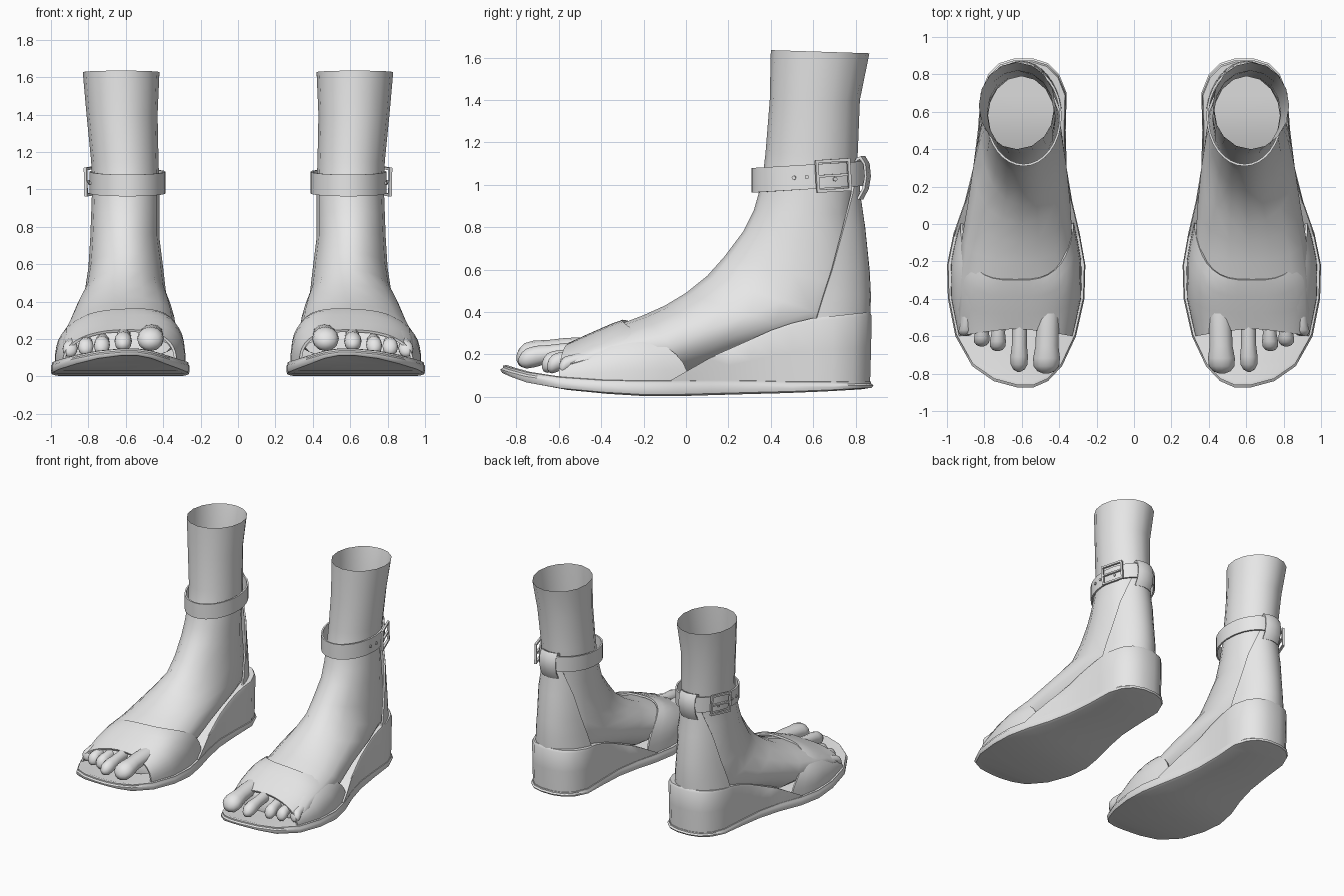
import bpy, bmesh, math
from mathutils import Matrix, Vector

if "Cube" in bpy.data.objects:
    bpy.data.objects.remove(bpy.data.objects["Cube"])

grey = bpy.data.materials.new("plain_grey")
grey.diffuse_color = (0.8, 0.8, 0.8, 1)
grey.use_nodes = True
grey.node_tree.nodes["Principled BSDF"].inputs["Base Color"].default_value = grey.diffuse_color


def finish(name, bm, thick=0, angle=40):
    """Turn a bmesh of the +x shoe into a mirrored, smooth object."""
    bmesh.ops.recalc_face_normals(bm, faces=bm.faces)
    if thick:
        bmesh.ops.solidify(bm, geom=bm.faces[:], thickness=thick)
        bmesh.ops.recalc_face_normals(bm, faces=bm.faces)
    me = bpy.data.meshes.new(name)
    bm.to_mesh(me)
    bm.free()
    me.materials.append(grey)
    me.shade_smooth()
    me.set_sharp_from_angle(angle=math.radians(angle))
    ob = bpy.data.objects.new(name, me)
    bpy.context.collection.objects.link(ob)
    mod = ob.modifiers.new("pair", 'MIRROR')
    mod.use_mirror_merge = False
    return ob


def skin(bm, rows, closed=True):
    """Join rows of points with quads."""
    vs = [[bm.verts.new(p) for p in r] for r in rows]
    n = len(rows[0])
    for a, b in zip(vs, vs[1:]):
        for i in range(n if closed else n - 1):
            j = (i + 1) % n
            bm.faces.new((a[i], a[j], b[j], b[i]))
    return vs


def lerp_table(table, y):
    """Linear look-up; every entry is (key, value, ...)."""
    if y <= table[0][0]:
        return table[0][1:]
    for a, b in zip(table, table[1:]):
        if y <= b[0]:
            f = (y - a[0]) / (b[0] - a[0])
            return tuple(p + (q - p) * f for p, q in zip(a[1:], b[1:]))
    return table[-1][1:]


# Footprint: y, inner x, outer x
OUTLINE = [(-.875, .54, .62), (-.84, .46, .75), (-.76, .385, .865), (-.6, .31, .955),
           (-.4, .265, .995), (-.22, .26, 1.0), (-.05, .29, .965), (.12, .33, .905),
           (.3, .36, .86), (.5, .365, .835), (.7, .36, .82), (.8, .40, .78),
           (.86, .46, .72), (.885, .54, .64)]
# Sole: y, underside z, upper z
SOLE_Z = [(-.875, .105, .15), (-.8, .07, .125), (-.7, .045, .105), (-.5, .02, .082),
          (-.15, 0, .075), (.2, .01, .08), (.6, .02, .07), (.885, .035, .075)]


def slab(name, stations, layers):
    """Stack of footprint rings, closed by strips; layers are (scale, z function)."""
    bm = bmesh.new()
    cy = (stations[0][0] + stations[-1][0]) / 2
    rows = []
    for s, zf in layers:
        left = [(.6 + (l - .6) * s, cy + (y - cy) * s, zf(y)) for y, l, r in stations]
        right = [(.6 + (r - .6) * s, cy + (y - cy) * s, zf(y)) for y, l, r in stations]
        rows.append(left + right[::-1])
    vs = skin(bm, rows)
    n = len(stations)
    for ring in (vs[0], vs[-1]):
        for i in range(n - 1):
            bm.faces.new((ring[i], ring[i + 1], ring[2 * n - 2 - i], ring[2 * n - 1 - i]))
    return finish(name, bm)


def bottom(y):
    return lerp_table(SOLE_Z, y)[0]


def top(y):
    return lerp_table(SOLE_Z, y)[1]


# Outsole with a narrower welt above
slab("sole", OUTLINE, [(.93, bottom), (.99, lambda y: bottom(y) + .008),
                       (1, lambda y: bottom(y) + .02), (1, lambda y: top(y) - .02),
                       (.985, lambda y: top(y) - .012), (.985, lambda y: top(y) - .002),
                       (.965, top)])

# Wedge heel
WEDGE_TOP = [(-.08, .08), (.1, .185), (.3, .27), (.45, .335), (.6, .37), (.885, .40)]
wedge_y = [-.08, 0, .1, .2, .3, .4, .5, .6, .7, .8, .86, .885]


def wedge_z(f):
    return lambda y: .068 + (lerp_table(WEDGE_TOP, y)[0] - .068) * f


slab("wedge", [(y, *lerp_table(OUTLINE, y)) for y in wedge_y],
     [(.965, wedge_z(0)), (.975, wedge_z(.5)), (.98, wedge_z(.95)), (.96, wedge_z(1))])

# Leg and foot: front y z, back y z, inner x, outer x
LEG = [(.40, 1.635, .865, 1.62, .42, .83), (.395, 1.4, .82, 1.4, .43, .81),
       (.375, 1.15, .81, 1.15, .425, .785), (.36, 1.02, .80, 1.0, .42, .78),
       (.32, .88, .79, .86, .42, .785), (.27, .78, .81, .70, .42, .79),
       (.18, .66, .83, .50, .40, .80), (.10, .57, .82, .33, .385, .82),
       (0, .49, .60, .28, .36, .86), (-.1, .43, .30, .20, .34, .89),
       (-.2, .385, .05, .10, .33, .92), (-.32, .34, -.2, .09, .31, .94),
       (-.45, .285, -.4, .09, .32, .94), (-.55, .22, -.55, .09, .36, .93)]
rows = []
for fy, fz, by, bz, l, r in LEG:
    row = []
    for i in range(16):
        t = math.tau * i / 16
        k = math.cos(t) / 2
        row.append(((l + r) / 2 + (r - l) / 2 * math.sin(t),
                    (fy + by) / 2 + (fy - by) * k, (fz + bz) / 2 + (fz - bz) * k))
    rows.append(row)
bm = bmesh.new()
bm.faces.new(skin(bm, rows)[-1])
finish("leg", bm, angle=60)

# Toes: base x, tip x, tip y, half width, half height
TOES = [(.46, .47, -.80, .072, .062), (.61, .615, -.79, .047, .05), (.72, .73, -.68, .043, .048),
        (.81, .815, -.655, .042, .045), (.89, .90, -.60, .04, .04)]
bm = bmesh.new()
for bx, tx, ty, w, h in TOES:
    rows = []
    for f, s in [(0, .85), (.3, .85), (.55, .85), (.75, 1), (.88, .95), (.96, .65), (1, .2)]:
        y = -.47 + (ty + .47) * f
        zc = top(ty) + h * .95 + .045 * (1 - f ** 2)
        rows.append([(bx + (tx - bx) * f + w * s * math.cos(math.tau * i / 12), y,
                      zc + h * s * math.sin(math.tau * i / 12)) for i in range(12)])
    vs = skin(bm, rows)
    bm.faces.new(vs[0])
    bm.faces.new(vs[-1])
finish("toes", bm, angle=60)

# Broad toe strap
STRAP_TOP = [(-.62, .235), (-.56, .25), (-.45, .30), (-.31, .36), (-.1, .38)]
rows = []
for i in range(25):
    c, s = math.cos(math.pi * i / 24), math.sin(math.pi * i / 24)
    y0, y1 = -.56 - .04 * abs(c), -.30 + .31 * abs(c) ** 2.5
    row = []
    for j in range(7):
        y = y0 + (y1 - y0) * j / 6
        l, r = lerp_table(OUTLINE, y)
        x = (l + r) / 2 + ((r - l) / 2 - .018) * math.copysign(abs(c) ** .75, c)
        h = lerp_table(STRAP_TOP, y)[0] - .072
        row.append((x, y, .072 + h * abs(s) ** .8 * (1 - .12 * c)))
    rows.append(row)
bm = bmesh.new()
skin(bm, rows, closed=False)
finish("toe_strap", bm, thick=.014)

# Heel counter: z, centre y, depth, half width, front edge y
COUNTER = [(.35, .55, .32, .222, .61), (.48, .55, .322, .213, .65), (.6, .55, .316, .205, .69),
           (.8, .57, .275, .197, .745), (.95, .585, .238, .19, .785), (1.03, .59, .228, .185, .80)]
rows = []
for z, cy, d, w, fy in COUNTER:
    a = math.acos((fy - cy) / d)
    rows.append([(.602 + w * math.sin(a * k / 8), cy + d * math.cos(a * k / 8),
                  z + (.04 * (1 - abs(k) / 8) if z < .4 else 0)) for k in range(-8, 9)])
bm = bmesh.new()
skin(bm, rows, closed=False)
finish("heel_counter", bm, thick=.012)

# Loop that carries the ankle strap
rows = [[(.602 + dx, y - 4 * dx * dx, z) for dx in (-.07, -.045, 0, .045, .07)]
        for y, z in [(.835, .93), (.862, .98), (.872, 1.04), (.866, 1.10), (.845, 1.135),
                     (.82, 1.125), (.808, 1.08), (.806, 1.0)]]
bm = bmesh.new()
skin(bm, rows, closed=False)
finish("heel_loop", bm, thick=.012)

# Ankle strap
CX, CY, RX, RY = .59, .577, .203, .268


def strap_point(t, z, out=0):
    y = CY + (RY + out) * math.sin(t)
    return Vector((CX + (RX + out) * math.cos(t), y, 1.037 + z + (y - CY) * .06))


bm = bmesh.new()
skin(bm, [[strap_point(math.tau * i / 32, z) for i in range(32)] for z in (-.058, .058)])
finish("ankle_strap", bm, thick=.012)


def strap_frame(t):
    """Local axes on the strap: x along, y out, z up."""
    along = Vector((-RX * math.sin(t), RY * math.cos(t), RY * math.cos(t) * .06)).normalized()
    out = along.cross(Vector((0, 0, 1))).normalized()
    m = Matrix((along, out, out.cross(along) * -1)).transposed().to_4x4()
    return Matrix.Translation(strap_point(t, 0)) @ m


# Buckle frame and prong
bm = bmesh.new()
place = strap_frame(math.asin((.69 - CY) / RY))
for x, z, sx, sz in [(0, .07, .17, .014), (0, -.07, .17, .014), (-.08, 0, .014, .15),
                     (.08, 0, .014, .15), (-.005, 0, .15, .012)]:
    bmesh.ops.create_cube(bm, size=1, matrix=place @ Matrix.Translation((x, .014, z))
                          @ Matrix.Diagonal((sx, .016, sz, 1)))
finish("buckle", bm)

# Strap eyelets
bm = bmesh.new()
for y in (.51, .57, .70):
    m = strap_frame(math.asin((y - CY) / RY)) @ Matrix.Translation((0, .006, .018 if y > .6 else 0))
    bmesh.ops.create_cone(bm, cap_ends=True, segments=10, radius1=.01, radius2=.01, depth=.008,
                          matrix=m @ Matrix.Rotation(math.pi / 2, 4, 'X'))
finish("eyelets", bm)
